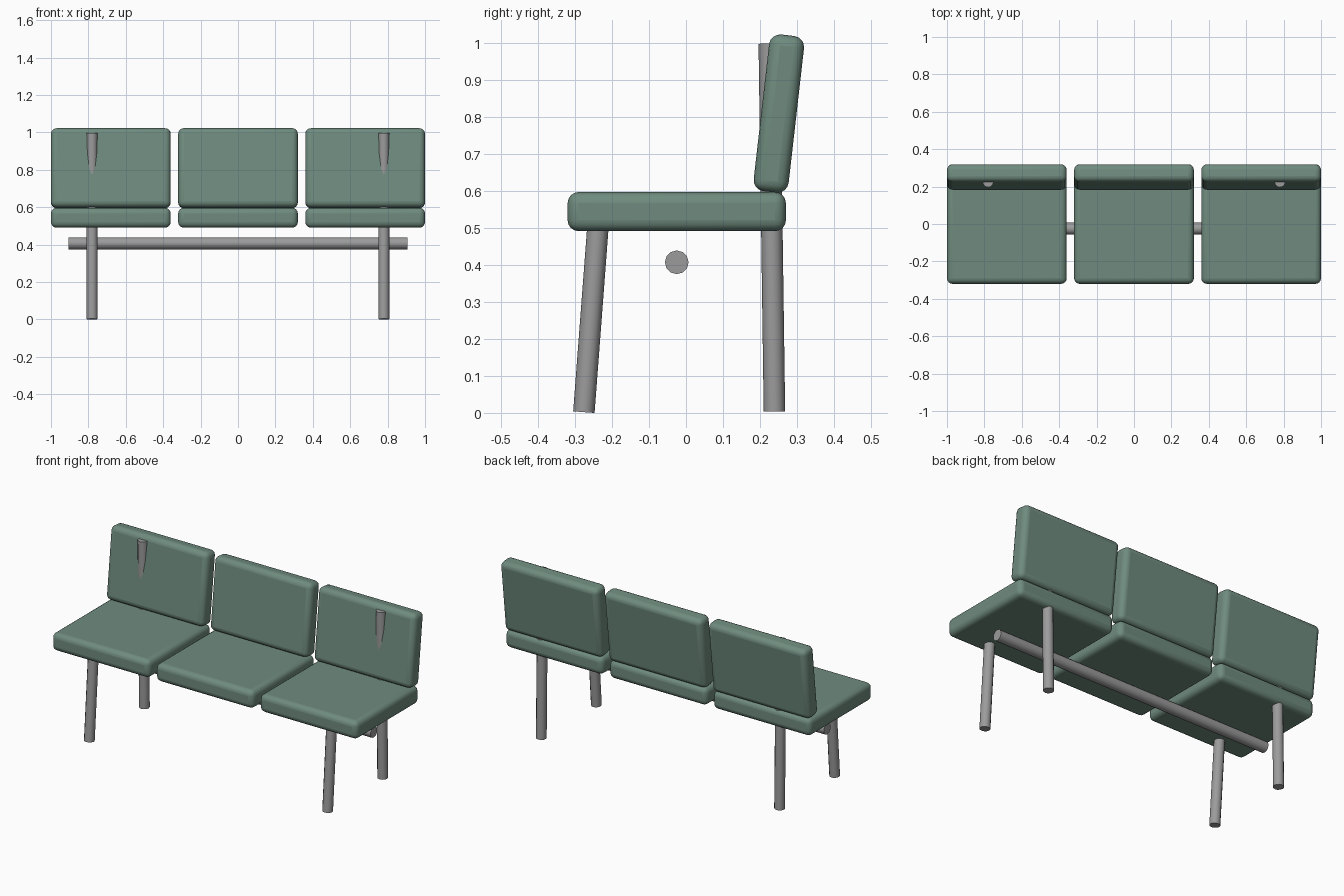
import bpy
from math import radians
from mathutils import Vector

cube = bpy.data.objects.get("Cube")
if cube:
    bpy.data.objects.remove(cube, do_unlink=True)


def material(name, colour):
    """Plain material, coloured in the viewport and in renders."""
    mat = bpy.data.materials.new(name)
    mat.use_nodes = True
    mat.diffuse_color = colour
    shader = next(n for n in mat.node_tree.nodes if n.type == "BSDF_PRINCIPLED")
    shader.inputs["Base Color"].default_value = colour
    return mat


green = material("green_upholstery", (0.16, 0.26, 0.21, 1.0))
steel = material("grey_metal", (0.33, 0.33, 0.33, 1.0))


def cushion(name, centre, size, tilt=0.0, radius=0.03):
    """Box with rounded edges, leaning back by tilt degrees."""
    bpy.ops.mesh.primitive_cube_add(size=1, location=centre)
    obj = bpy.context.object
    obj.name = name
    obj.scale = size
    bpy.ops.object.transform_apply(location=False, rotation=False, scale=True)
    obj.rotation_euler.x = radians(-tilt)
    bevel = obj.modifiers.new("rounded_edges", "BEVEL")
    bevel.width = radius
    bevel.segments = 4
    obj.data.materials.append(green)
    bpy.ops.object.shade_smooth_by_angle(angle=radians(40))


def tube(name, start, end, radius):
    """Round bar between two points."""
    start, end = Vector(start), Vector(end)
    axis = end - start
    bpy.ops.mesh.primitive_cylinder_add(
        vertices=12, radius=radius, depth=axis.length,
        location=(start + end) / 2,
        rotation=axis.to_track_quat("Z", "Y").to_euler())
    obj = bpy.context.object
    obj.name = name
    obj.data.materials.append(steel)
    bpy.ops.object.shade_smooth_by_angle(angle=radians(40))


# Three seats, each with a backrest
for side, x in (("right", -0.68), ("middle", 0.0), ("left", 0.68)):
    cushion(f"{side}_seat", (x, -0.025, 0.544), (0.64, 0.59, 0.106))
    cushion(f"{side}_backrest", (x, 0.251, 0.809), (0.64, 0.095, 0.426), tilt=6.5)

# Splayed front legs, and rear legs that run up through the backrests
for side, x in (("right", -0.78), ("left", 0.78)):
    tube(f"{side}_front_leg", (x, -0.276, 0.002), (x, -0.236, 0.53), 0.029)
    tube(f"{side}_rear_post", (x, 0.239, 0.004), (x, 0.225, 0.998), 0.029)

# Long rail under the seats
tube("under_seat_rail", (-0.907, -0.025, 0.407), (0.907, -0.025, 0.407), 0.032)
